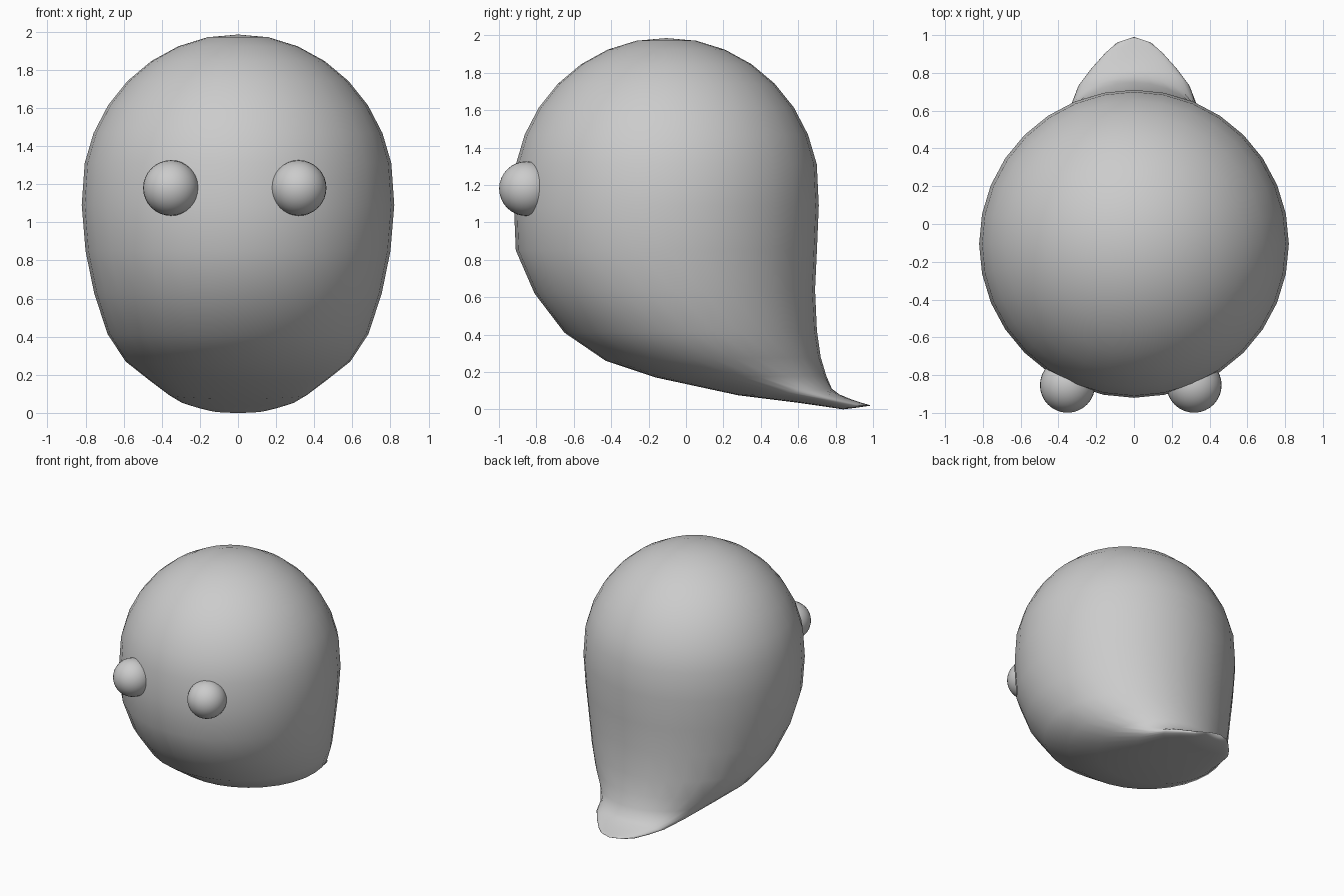
import bpy, bmesh
from math import sin, cos, pi, radians
from mathutils import Vector

cube = bpy.data.objects.get("Cube")
if cube:
    bpy.data.objects.remove(cube, do_unlink=True)

mat = bpy.data.materials.new("light_grey")
mat.use_nodes = True
grey = (0.6, 0.6, 0.6, 1)
mat.diffuse_color = grey
mat.node_tree.nodes["Principled BSDF"].inputs["Base Color"].default_value = grey

SEGMENTS = 32


def loft_body(rings, top, tip):
    """Skin elliptical rings, each given as front (y, z), back (y, z), half width."""
    bm = bmesh.new()
    loops = []
    for front, back, width in rings:
        f, b = Vector((0, *front)), Vector((0, *back))
        mid, half = (f + b) / 2, (b - f) / 2
        angles = [2 * pi * i / SEGMENTS for i in range(SEGMENTS)]
        loops.append([bm.verts.new(mid + half * sin(a) + Vector((width * cos(a), 0, 0)))
                      for a in angles])
    for upper, lower in zip(loops, loops[1:]):
        for i in range(SEGMENTS):
            j = (i + 1) % SEGMENTS
            bm.faces.new((upper[i], lower[i], lower[j], upper[j]))
    for loop, point in ((loops[0], top), (loops[-1], tip)):
        pole = bm.verts.new((0, *point))
        for i in range(SEGMENTS):
            bm.faces.new((loop[i], loop[(i + 1) % SEGMENTS], pole))
    bmesh.ops.recalc_face_normals(bm, faces=bm.faces)
    mesh = bpy.data.meshes.new("body")
    bm.to_mesh(mesh)
    bm.free()
    obj = bpy.data.objects.new("body", mesh)
    bpy.context.collection.objects.link(obj)
    return obj


def finish(obj):
    obj.data.materials.append(mat)
    for poly in obj.data.polygons:
        poly.use_smooth = True


# Domed head
rings = []
for k in range(1, 8):
    a = k * pi / 16
    r, z = 0.82 * sin(a), 1.147 + 0.84 * cos(a)
    rings.append(((-0.105 - r, z), (-0.105 + r, z), r))

# Lower body, tilting and narrowing into the pointed tail
rings += [
    ((-0.92, 1.09), (0.71, 1.09), 0.82),
    ((-0.91, 0.85), (0.70, 0.85), 0.80),
    ((-0.81, 0.62), (0.69, 0.64), 0.755),
    ((-0.65, 0.41), (0.70, 0.42), 0.685),
    ((-0.43, 0.26), (0.72, 0.28), 0.59),
    ((-0.16, 0.17), (0.75, 0.18), 0.47),
    ((0.28, 0.075), (0.78, 0.11), 0.36),
    ((0.60, 0.035), (0.82, 0.08), 0.30),
    ((0.74, 0.015), (0.88, 0.055), 0.23),
    ((0.84, 0.0), (0.94, 0.035), 0.16),
    ((0.92, 0.01), (0.975, 0.025), 0.10),
]
finish(loft_body(rings, (-0.105, 1.985), (0.99, 0.02)))

# Round bulging eyes
for name, x in (("right_eye", -0.352), ("left_eye", 0.318)):
    bpy.ops.mesh.primitive_uv_sphere_add(segments=32, ring_count=16, radius=0.146,
                                         location=(x, -0.853, 1.18),
                                         rotation=(radians(90), 0, 0))
    eye = bpy.context.object
    eye.name = name
    finish(eye)
